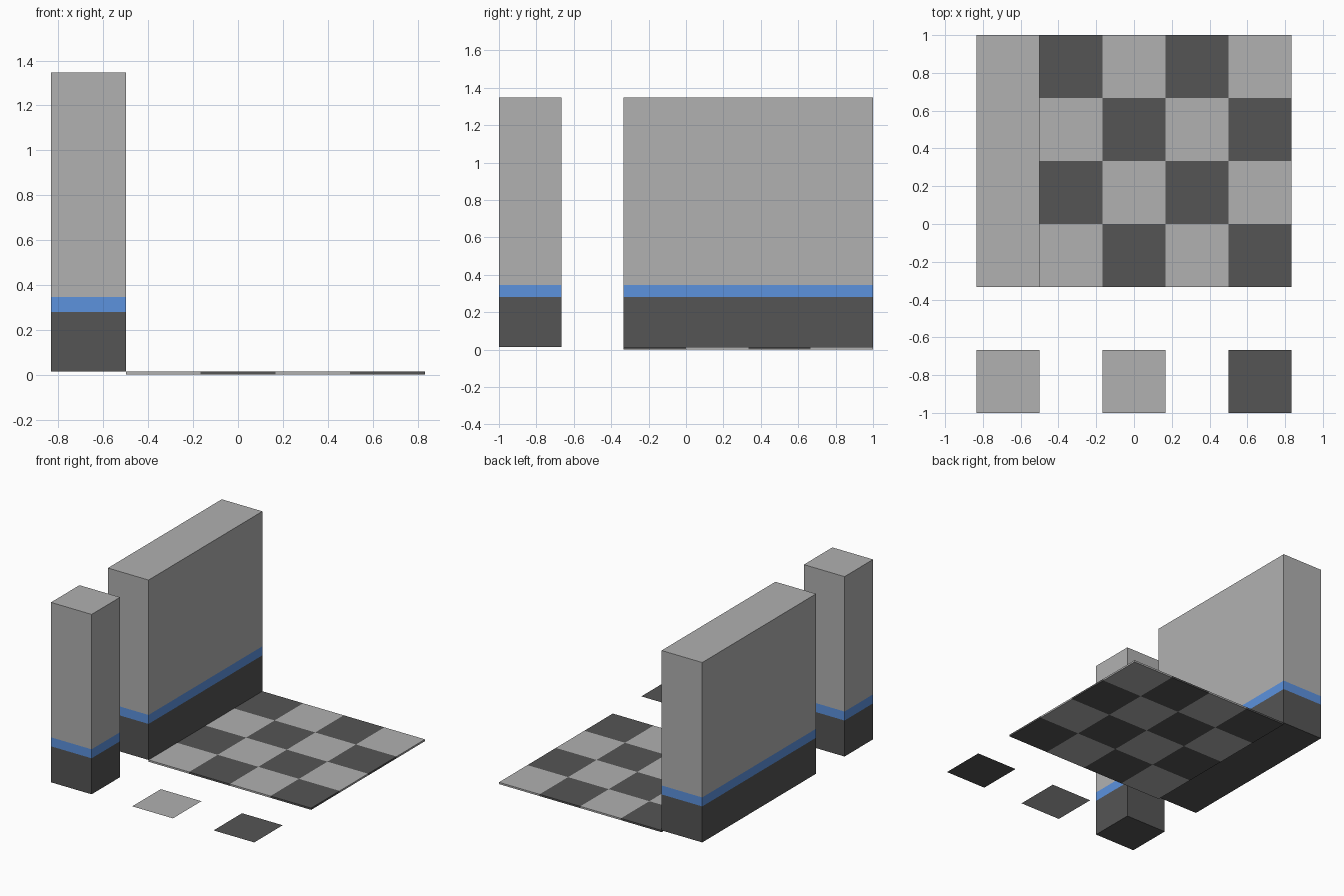
import bpy, bmesh

if "Cube" in bpy.data.objects:
    bpy.data.objects.remove(bpy.data.objects["Cube"])

T = 1 / 3            # tile size
H = 0.0133           # floor thickness
X0, Y0 = -5 * T / 2, -1.0


def material(name, rgb):
    m = bpy.data.materials.new(name)
    m.diffuse_color = (*rgb, 1)
    m.use_nodes = True
    m.node_tree.nodes["Principled BSDF"].inputs["Base Color"].default_value = m.diffuse_color
    return m


LIGHT = material("light_grey", (0.44, 0.44, 0.44))
DARK = material("dark_grey", (0.09, 0.09, 0.09))
BLUE = material("blue", (0.107, 0.287, 0.73))


def finish(name, bm, mats):
    me = bpy.data.meshes.new(name)
    bm.to_mesh(me)
    bm.free()
    for m in mats:
        me.materials.append(m)
    ob = bpy.data.objects.new(name, me)
    bpy.context.collection.objects.link(ob)
    return ob


def tiles(name, cells, dark):
    """Flat tiles at floor height, dark where dark(col, row) holds."""
    bm = bmesh.new()
    for c, r in cells:
        x, y = X0 + c * T, Y0 + r * T
        f = bm.faces.new([bm.verts.new(p) for p in (
            (x, y, H), (x + T, y, H), (x + T, y + T, H), (x, y + T, H))])
        f.material_index = int(dark(c, r))
    bmesh.ops.remove_doubles(bm, verts=bm.verts[:], dist=1e-4)
    return finish(name, bm, [LIGHT, DARK])


def wall(name, row, rows):
    """Wall block with dark base, blue stripe and light upper part."""
    base, stripe, height = H + 0.8 * T, H + T, H + 4 * T
    bm = bmesh.new()
    bmesh.ops.create_cube(bm, size=1)
    for v in bm.verts:
        v.co.x = X0 + (v.co.x + 0.5) * T
        v.co.y = Y0 + (row + (v.co.y + 0.5) * rows) * T
        v.co.z = H if v.co.z < 0 else height
    for z in (base, stripe):
        bmesh.ops.bisect_plane(bm, geom=bm.verts[:] + bm.edges[:] + bm.faces[:],
                               plane_co=(0, 0, z), plane_no=(0, 0, 1))
    for f in bm.faces:
        z = f.calc_center_median().z
        f.material_index = 1 if z < base else 2 if z < stripe else 0
    return finish(name, bm, [LIGHT, DARK, BLUE])


# checkered floor slab
floor = tiles("checkered_floor", [(c, r) for c in range(1, 5) for r in range(2, 6)],
              lambda c, r: (c + r) % 2 == 0)
thick = floor.modifiers.new("thickness", 'SOLIDIFY')
thick.thickness = H
thick.offset = -1

# loose single tiles
tiles("single_light_tile", [(2, 0)], lambda c, r: False)
tiles("single_dark_tile", [(4, 0)], lambda c, r: True)

# wall pieces
wall("wall_pillar", 0, 1)
wall("long_wall", 2, 4)
